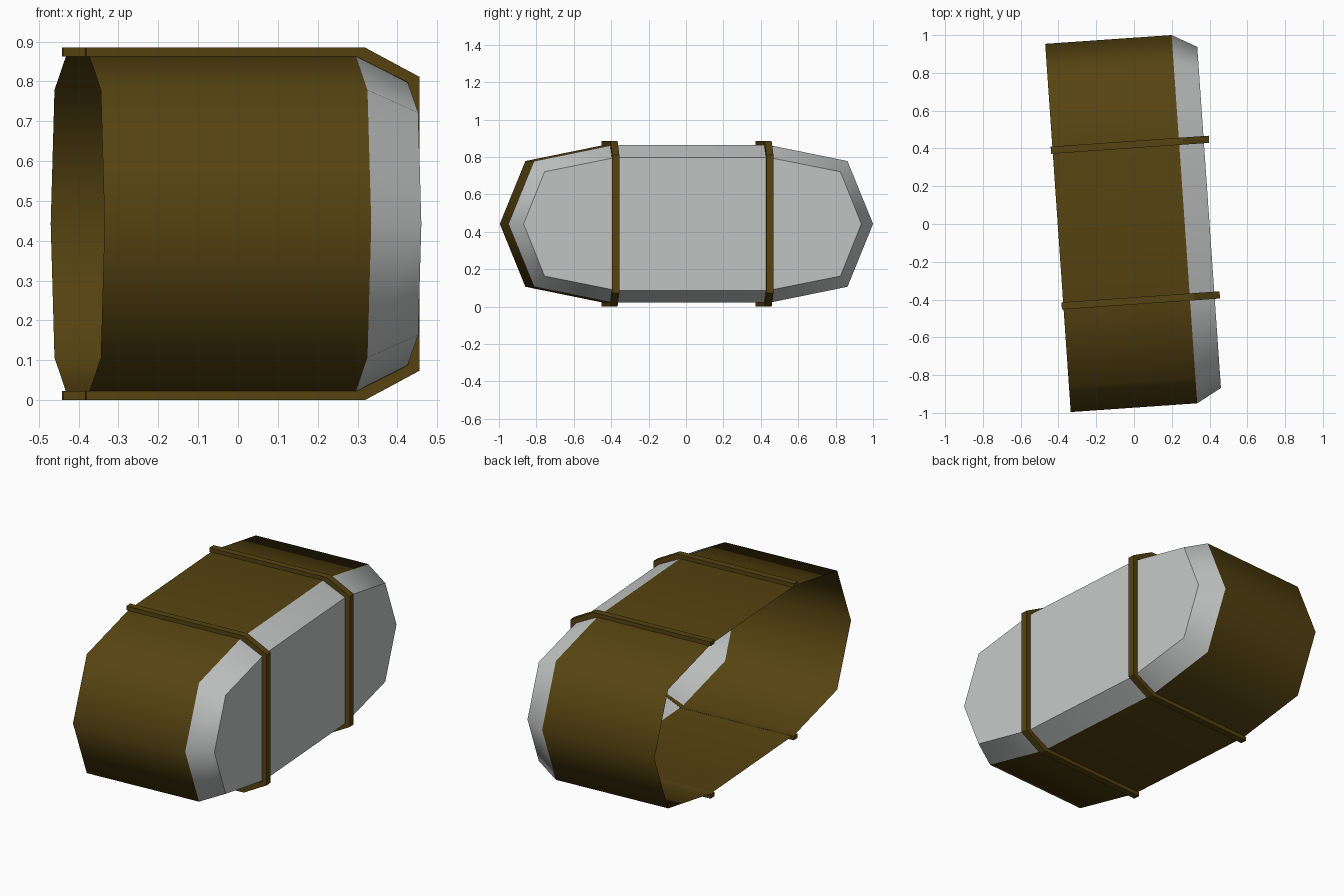
import bpy, bmesh, math
from mathutils import Matrix

if "Cube" in bpy.data.objects:
    bpy.data.objects.remove(bpy.data.objects["Cube"])

ANGLE = math.radians(3.97)
CY, CZ = 0.007, 0.4425          # body axis in its own frame
TURN = Matrix.Rotation(ANGLE, 4, 'Z')


def material(name, rgb):
    m = bpy.data.materials.new(name)
    m.diffuse_color = (*rgb, 1)
    m.use_nodes = True
    m.node_tree.nodes["Principled BSDF"].inputs["Base Color"].default_value = m.diffuse_color
    return m


brown = material("olive_brown", (0.092, 0.056, 0.0055))
grey = material("light_grey", (0.55, 0.56, 0.56))


def finish(name, bm, mat, smooth=None):
    bm.transform(TURN)
    me = bpy.data.meshes.new(name)
    bm.to_mesh(me)
    bm.free()
    me.materials.append(mat)
    ob = bpy.data.objects.new(name, me)
    bpy.context.collection.objects.link(ob)
    if smooth:
        bpy.ops.object.select_all(action='DESELECT')
        ob.select_set(True)
        bpy.context.view_layer.objects.active = ob
        bpy.ops.object.shade_smooth_by_angle(angle=math.radians(smooth))
    return ob


def ring(bm, x, tip, mid, flat):
    """Ten-sided outline from three quarter points (y, z), mirrored both ways."""
    quarter = [tip, mid, flat]
    top = quarter + [(-y, z) for y, z in reversed(quarter)]
    pts = top + [(y, -z) for y, z in reversed(top[1:-1])]
    return [bm.verts.new((x, y + CY, z + CZ)) for y, z in pts]


def bridge(bm, a, b):
    n = len(a)
    for i in range(n):
        j = (i + 1) % n
        bm.faces.new((a[i], a[j], b[j], b[i]))


RIM = ((0.977, 0), (0.84, 0.336), (0.422, 0.421))

# open sleeve
bm = bmesh.new()
bridge(bm, ring(bm, 0.268, *RIM), ring(bm, -0.403, *RIM))
finish("sleeve", bm, brown, 60)

# bevelled end cap
bm = bmesh.new()
front = ring(bm, 0.399, (0.905, 0), (0.793, 0.279), (0.405, 0.356))
bridge(bm, front, ring(bm, 0.268, *RIM))
bm.faces.new(front)
finish("end_cap", bm, grey, 58)

# straps wrapping over top, end and bottom
outer = [(-0.412, 0.4425), (0.290, 0.4425), (0.427, 0.369)]
inner = [(-0.412, 0.420), (0.268, 0.420), (0.398, 0.355)]
outer += [(x, -z) for x, z in reversed(outer)]
inner += [(x, -z) for x, z in reversed(inner)]
for name, side in (("rear_strap", 1), ("front_strap", -1)):
    bm = bmesh.new()
    y0 = CY + side * 0.413
    loops = []
    for o, i in zip(outer, inner):
        loops.append([bm.verts.new((p[0], y0 + dy, p[1] + CZ))
                      for p, dy in ((o, -0.019), (o, 0.019), (i, 0.019), (i, -0.019))])
    for a, b in zip(loops, loops[1:]):
        bridge(bm, a, b)
    bm.faces.new(loops[0])
    bm.faces.new(loops[-1])
    bmesh.ops.recalc_face_normals(bm, faces=bm.faces[:])
    finish(name, bm, brown)
